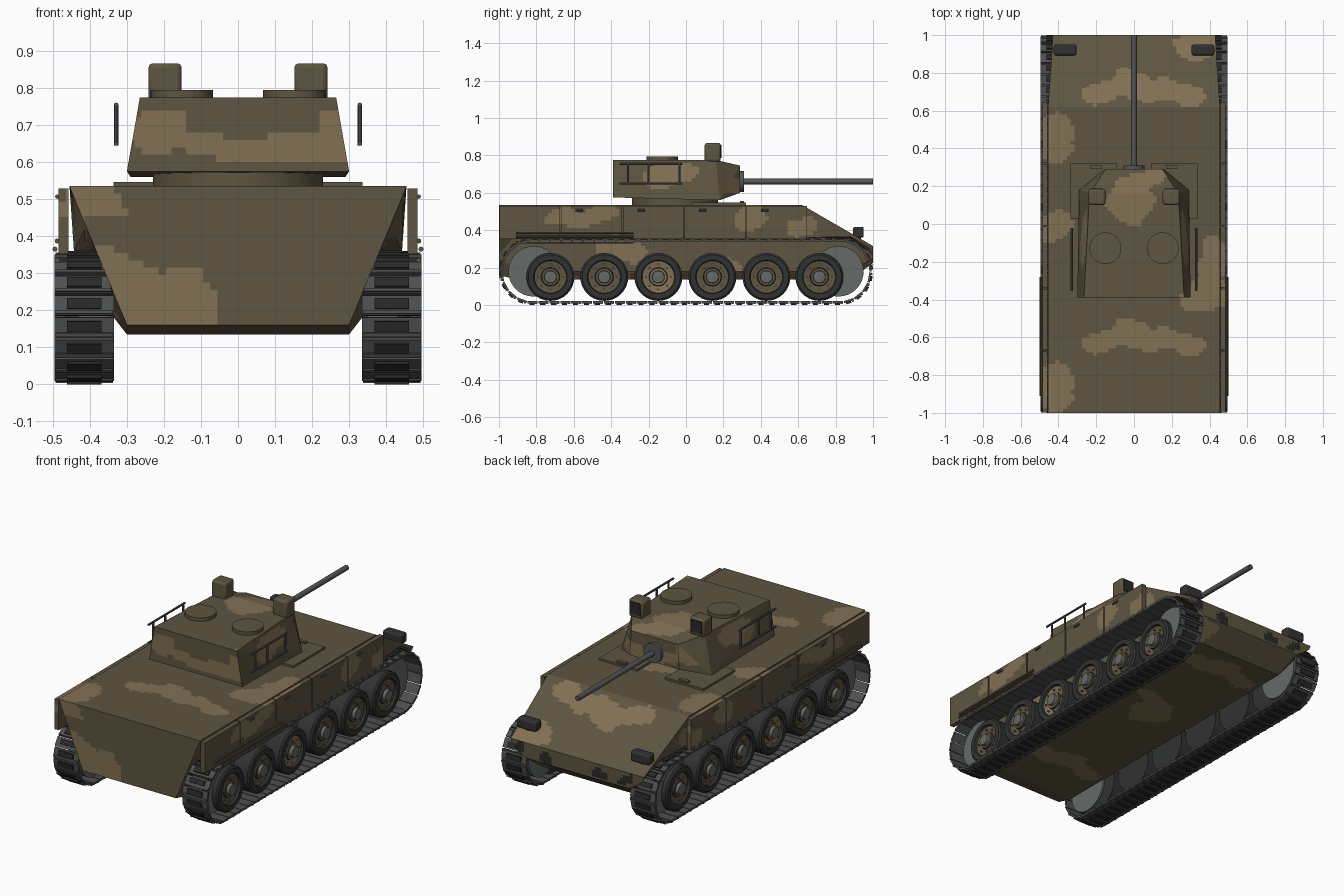
import bpy, bmesh, math
from mathutils import Vector, Matrix

if "Cube" in bpy.data.objects:
    bpy.data.objects.remove(bpy.data.objects["Cube"])


def material(name, r, g, b):
    m = bpy.data.materials.new(name)
    m.use_nodes = True
    m.diffuse_color = (r, g, b, 1)
    m.node_tree.nodes["Principled BSDF"].inputs["Base Color"].default_value = (r, g, b, 1)
    return m


OLIVE = material("olive_brown", .112, .090, .052)
TAN = material("camo_tan", .222, .160, .088)
BLACK = material("camo_black", .022, .022, .022)
RUBBER = material("rubber", .030, .031, .032)
TRACK = material("track_steel", .075, .080, .078)
STEEL = material("gun_steel", .085, .090, .095)
DISC = material("idler_grey", .130, .142, .138)
CAMO = [OLIVE, TAN, BLACK]

# Camouflage patches as ellipses: centre a, centre b, radius a, radius b
TOP = [(-.17, .69, .11, .06), (-.02, .75, .10, .08), (.15, .70, .12, .06), (.28, .69, .09, .06),
       (.34, .94, .13, .07), (-.42, .50, .11, .08), (-.40, .38, .08, .07), (-.42, -.02, .10, .08),
       (.38, -.37, .13, .10), (.42, -.20, .08, .13), (-.02, .12, .12, .12), (.08, .24, .10, .05)]
SIDE = [(-.62, .46, .13, .05), (-.46, .49, .10, .05), (.34, .47, .09, .07), (-.35, .30, .15, .07),
        (.62, .42, .10, .05), (-.13, .68, .10, .07), (-.02, .72, .08, .05), (.20, .20, .12, .05)]
BACK = [(-.40, .49, .09, .06), (-.34, .26, .16, .10), (-.16, .22, .11, .09), (-.21, .69, .09, .06),
        (-.08, .64, .09, .035), (.06, .64, .10, .035), (.19, .63, .10, .04), (.28, .69, .07, .07)]
NOSE = [(.36, .28, .04, .03), (.20, .25, .04, .04), (.02, .20, .06, .04), (-.14, .25, .06, .03),
        (-.32, .27, .05, .03)]


def camo_index(co, normal):
    x, y, z = co
    ax = [abs(c) for c in normal]
    mark = 1
    if ax[2] > .4 and ax[2] >= ax[0] * .6:
        a, b, patches = x, (y if y > -.46 else y + 1.32), TOP
    elif ax[0] > ax[1]:
        a, b, patches = y, z, SIDE
    elif normal[1] < 0 or z > .4:
        a, b, patches = x, z, BACK
    else:
        a, b, patches, mark = x, z, NOSE, 2
    wa = a + .015 * math.sin(31 * b + 9 * a)
    wb = b + .015 * math.sin(23 * a + 1)
    hit = any(((wa - p) / r) ** 2 + ((wb - q) / s) ** 2 < 1 for p, q, r, s in patches)
    return mark if hit else 0


def paint(bm, step=.02):
    """Slice the surface into a fine grid, then colour faces by the patch rule."""
    bmesh.ops.recalc_face_normals(bm, faces=bm.faces[:])
    for axis in range(3):
        values = [v.co[axis] for v in bm.verts]
        lo, hi = min(values), max(values)
        normal = Vector([float(i == axis) for i in range(3)])
        for i in range(1, int((hi - lo) / step) + 1):
            geom = bm.verts[:] + bm.edges[:] + bm.faces[:]
            bmesh.ops.bisect_plane(bm, geom=geom, dist=1e-5, plane_no=normal,
                                   plane_co=normal * (lo + i * step))
    bm.normal_update()
    for f in bm.faces:
        f.material_index = camo_index(f.calc_center_median(), f.normal)


def finish(name, bm, mats, smooth=False, bevel=0):
    bmesh.ops.recalc_face_normals(bm, faces=bm.faces[:])
    me = bpy.data.meshes.new(name)
    bm.to_mesh(me)
    bm.free()
    for m in mats:
        me.materials.append(m)
    ob = bpy.data.objects.new(name, me)
    bpy.context.collection.objects.link(ob)
    if bevel:
        mod = ob.modifiers.new("bevel", 'BEVEL')
        mod.width, mod.segments = bevel, 2
    if smooth:
        bpy.ops.object.select_all(action='DESELECT')
        bpy.context.view_layer.objects.active = ob
        ob.select_set(True)
        bpy.ops.object.shade_smooth_by_angle()
    return ob


def box(bm, lo, hi, matrix=Matrix(), index=0):
    lo, hi = Vector(lo), Vector(hi)
    m = matrix @ Matrix.Translation((lo + hi) / 2) @ Matrix.Diagonal((*(hi - lo), 1))
    for v in bmesh.ops.create_cube(bm, size=1, matrix=m)["verts"]:
        for f in v.link_faces:
            f.material_index = index


def tube(bm, a, b, r, segs=10):
    a, b = Vector(a), Vector(b)
    m = Matrix.Translation((a + b) / 2) @ (b - a).to_track_quat('Z', 'Y').to_matrix().to_4x4()
    bmesh.ops.create_cone(bm, cap_ends=True, segments=segs, radius1=r, radius2=r,
                          depth=(b - a).length, matrix=m)


def lathe(name, profile, y, z, side, mats, indices, segs=32):
    """Turn (radius, x) points about a sideways axle."""
    bm = bmesh.new()
    rings = [[bm.verts.new((side * x, y + r * math.cos(t), z + r * math.sin(t)))
              for t in (2 * math.pi * k / segs for k in range(segs))] for r, x in profile]
    for a, b, idx in zip(rings, rings[1:], indices):
        for k in range(segs):
            n = (k + 1) % segs
            bm.faces.new((a[k], a[n], b[n], b[k])).material_index = idx
    bm.faces.new(rings[0]).material_index = indices[0]
    bm.faces.new(rings[-1]).material_index = indices[-1]
    return finish(name, bm, mats, True)


# Hull: half cross-sections from the tail plate to the nose, mirrored
tail = [(.455, .535), (.41, .426), (.38, .353), (.34, .257), (.30, .16)]
body = [(.455, .535), (.443, .36), (.335, .36), (.335, .18), (.30, .135)]
slope = [(.437, .385), (.435, .365), (.335, .355), (.335, .18), (.30, .135)]
nose = [(.43, .315), (.42, .29), (.40, .27), (.37, .25), (.33, .225)]
bm = bmesh.new()
loops = []
for y, half in ((-1, tail), (-.9, body), (.62, body), (.88, slope), (1, nose)):
    outline = half + [(-x, z) for x, z in reversed(half)]
    loops.append([bm.verts.new((x, y, z)) for x, z in outline])
for a, b in zip(loops, loops[1:]):
    for k in range(len(a)):
        n = (k + 1) % len(a)
        bm.faces.new((a[k], a[n], b[n], b[k]))
bm.faces.new(loops[0])
bm.faces.new(loops[-1])
paint(bm)
finish("hull", bm, CAMO)

# Turret: convex faceted shell
bm = bmesh.new()
for x, y, z in ((.30, -.39, .575), (.29, .18, .56), (.16, .29, .60),
                (.265, -.39, .775), (.235, .16, .775), (.15, .29, .745)):
    bm.verts.new((x, y, z))
    bm.verts.new((-x, y, z))
bmesh.ops.convex_hull(bm, input=bm.verts[:])
bmesh.ops.dissolve_limit(bm, angle_limit=.02, verts=bm.verts[:], edges=bm.edges[:])
paint(bm)
finish("turret", bm, CAMO)

bm = bmesh.new()
tube(bm, (0, -.06, .53), (0, -.06, .58), .23, 40)
finish("turret_ring", bm, [OLIVE], True)

# Gun and mantlet
bm = bmesh.new()
tube(bm, (0, .27, .66), (0, 1, .66), .015, 20)
tube(bm, (0, .27, .66), (0, .31, .66), .056, 28)
finish("gun", bm, [STEEL], True)

wheel_rows = [-.725, -.437, -.148, .141, .43, .713]
wheel_profile = [(.03, .36), (.128, .36), (.128, .455), (.118, .464), (.09, .464), (.086, .45),
                 (.05, .444), (.046, .456), (.034, .456), (.032, .474), (.012, .476)]
radius, straight, axle_z = .165, .82, .18
for s, side in ((1, "left"), (-1, "right")):
    # Running gear
    for i, y in enumerate(wheel_rows):
        rim = TAN if i == 2 else OLIVE
        lathe(f"{side}_wheel_{i + 1}", wheel_profile, y, .15, s, [RUBBER, rim, DISC],
              [0, 0, 0, 0, 0, 1, 0, 1, 2, 2])
        bm = bmesh.new()
        for k in range(8):
            t = math.pi * k / 4
            c = Vector((s * .444, y + .067 * math.cos(t), .15 + .067 * math.sin(t)))
            tube(bm, c, c + Vector((s * .012, 0, 0)), .006, 6)
        finish(f"{side}_wheel_bolts_{i + 1}", bm, [TAN])
    for y, end in ((-.815, "rear"), (.815, "front")):
        lathe(f"{side}_{end}_idler", [(.03, .35), (.135, .35), (.135, .43), (.03, .43)],
              y, axle_z, s, [DISC], [0, 0, 0])

    # Track links placed round an oblong path
    bm = bmesh.new()
    arc, count = math.pi * radius, 74
    total = 4 * straight + 2 * arc
    for k in range(count):
        d = total * k / count
        if d < 2 * straight:
            y, z, turn = d - straight, axle_z - radius, 0
        elif d < 2 * straight + arc:
            turn = (d - 2 * straight) / radius
            y, z = straight + radius * math.sin(turn), axle_z - radius * math.cos(turn)
        elif d < 4 * straight + arc:
            y, z, turn = 3 * straight + arc - d, axle_z + radius, math.pi
        else:
            turn = math.pi + (d - 4 * straight - arc) / radius
            y, z = -straight + radius * math.sin(turn), axle_z - radius * math.cos(turn)
        m = Matrix.Translation((s * .415, y, z)) @ Matrix.Rotation(turn, 4, 'X')
        box(bm, (-.08, -.027, -.006), (.08, .027, .006), m)
        box(bm, (-.078, .014, -.011), (.078, .024, 0), m)
        box(bm, (-.047, -.018, -.015), (.047, .010, 0), m, 1)
    finish(f"{side}_track", bm, [TRACK, BLACK])

    # Side skirts, handles and long rails
    bm = bmesh.new()
    handles = bmesh.new()
    for k in range(5):
        y = -1 + .33 * k
        box(bm, sorted((s * .458, s * .484))[:1] + [y + .003, .352],
            sorted((s * .458, s * .484))[1:] + [y + .327, .529])
        if k:
            tube(handles, (s * .488, y + .08, .507), (s * .488, y + .12, .507), .006, 8)
    paint(bm)
    finish(f"{side}_skirts", bm, CAMO)
    finish(f"{side}_skirt_handles", handles, [STEEL])
    bm = bmesh.new()
    for x, z in ((.488, .335), (.494, .365), (.488, .387)):
        tube(bm, (s * x, -.91, z), (s * x, -.28, z), .007, 8)
    finish(f"{side}_skirt_rails", bm, [OLIVE], True)

    # Turret side frame
    bm = bmesh.new()
    for z in (.65, .755):
        tube(bm, (s * .329, -.355, z), (s * .329, -.02, z), .006, 8)
    for y in (-.31, -.2, -.035):
        tube(bm, (s * .329, y, .645), (s * .329, y, .755), .006, 8)
    finish(f"{side}_turret_frame", bm, [STEEL], True)

    # Round hatch and boxed sight with dark glass
    bm = bmesh.new()
    tube(bm, (s * .152, -.128, .77), (s * .152, -.128, .795), .084, 32)
    paint(bm, .03)
    finish(f"{side}_turret_hatch", bm, CAMO)
    bm = bmesh.new()
    box(bm, (s * .197 - .045, .1, .765), (s * .197 + .045, .185, .867))
    finish(f"{side}_sight", bm, [OLIVE], True, .012)
    bm = bmesh.new()
    box(bm, (s * .197 - .034, .183, .785), (s * .197 + .034, .189, .856))
    finish(f"{side}_sight_glass", bm, [BLACK])

    # Deck hatch plate and its hinge
    bm = bmesh.new()
    box(bm, (s * .213 - .123, .03, .535), (s * .213 + .123, .32, .547))
    box(bm, (s * .2 - .03, .29, .545), (s * .2 + .03, .31, .556))
    finish(f"{side}_deck_hatch", bm, [OLIVE])

    # Headlight
    bm = bmesh.new()
    box(bm, (s * .365 - .06, .893, .36), (s * .365 + .06, .95, .418))
    box(bm, (s * .365 - .02, .91, .33), (s * .365 + .02, .935, .37))
    finish(f"{side}_headlight", bm, [RUBBER], True, .01)
